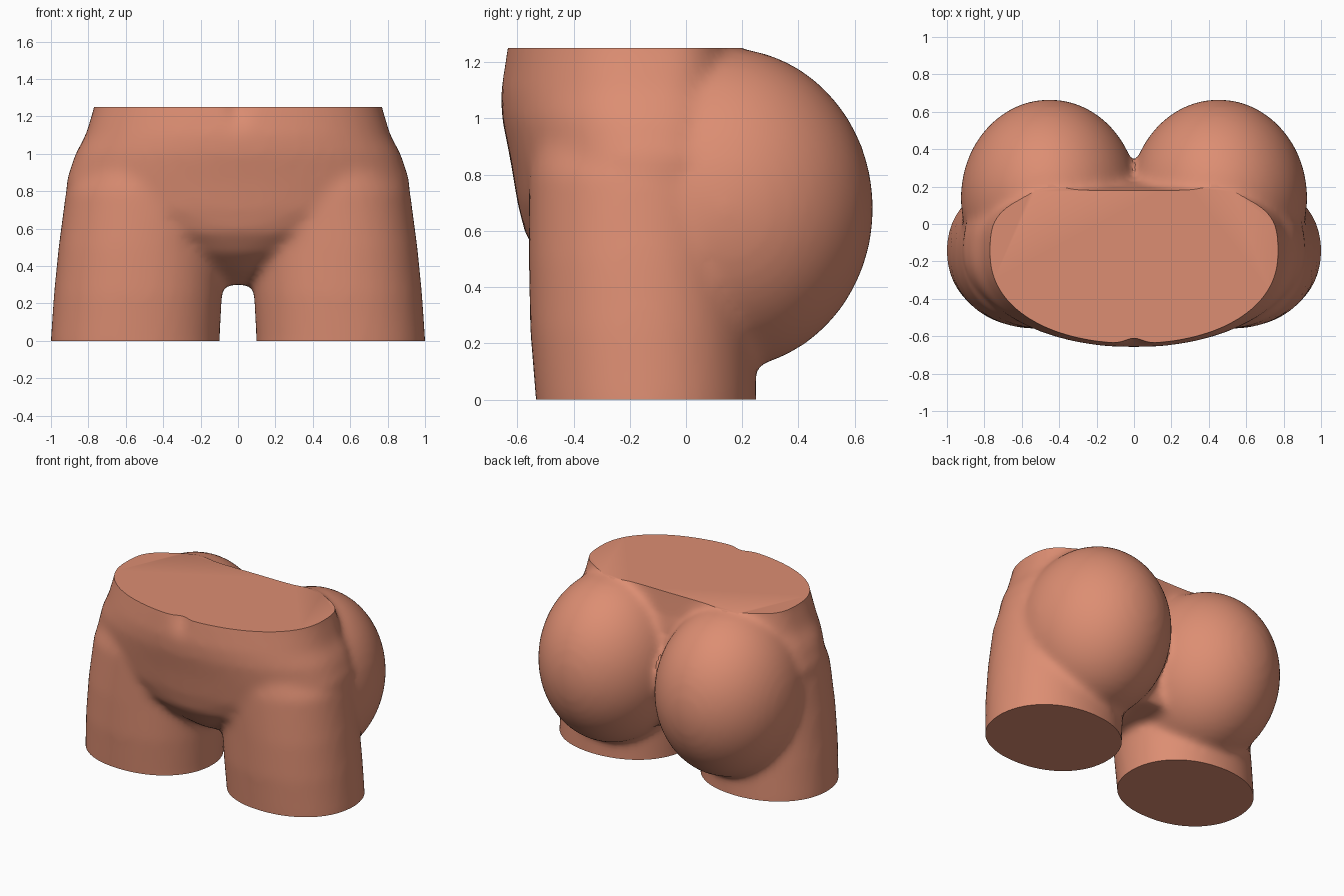
import bpy, bmesh, math
from mathutils import Matrix, Vector

if "Cube" in bpy.data.objects:
    bpy.data.objects.remove(bpy.data.objects["Cube"])

N = 48


def loft(bm, sections, side=1):
    """Sections: z, centre x, centre y, half width, front depth, back depth, back squareness."""
    rings = []
    for z, cx, cy, rx, rf, rb, p in sections:
        ring = []
        for i in range(N):
            a = 2 * math.pi * i / N
            c, s = math.cos(a), math.sin(a)
            q, ry = (p, rb) if s > 0 else (2.15, rf)
            x = cx + rx * math.copysign(abs(c) ** (2 / q), c)
            y = cy + ry * math.copysign(abs(s) ** (2 / q), s)
            ring.append(bm.verts.new((side * x, y, z)))
        rings.append(ring)
    faces = []
    for a, b in zip(rings, rings[1:]):
        for i in range(N):
            j = (i + 1) % N
            faces.append(bm.faces.new((a[i], a[j], b[j], b[i])))
    faces.append(bm.faces.new(rings[0][::-1]))
    faces.append(bm.faces.new(rings[-1]))
    if side < 0:
        bmesh.ops.reverse_faces(bm, faces=faces)


bm = bmesh.new()

# Pelvis and belly
loft(bm, [
    (0.30, 0, 0.02, 0.14, 0.22, 0.20, 2.2),
    (0.38, 0, -0.05, 0.24, 0.32, 0.27, 2.2),
    (0.47, 0, -0.10, 0.42, 0.39, 0.34, 2.2),
    (0.58, 0, -0.13, 0.66, 0.44, 0.39, 2.4),
    (0.70, 0, -0.14, 0.89, 0.46, 0.40, 2.6),
    (0.85, 0, -0.14, 0.92, 0.485, 0.39, 2.8),
    (1.00, 0, -0.15, 0.87, 0.505, 0.37, 3.0),
    (1.10, 0, -0.16, 0.815, 0.50, 0.36, 3.2),
    (1.25, 0, -0.16, 0.77, 0.48, 0.34, 3.4),
    (1.36, 0, -0.16, 0.75, 0.46, 0.33, 3.4),
])

for side in (1, -1):
    # Thigh
    loft(bm, [
        (-0.12, 0.55, -0.14, 0.452, 0.385, 0.39, 2.1),
        (0.00, 0.55, -0.14, 0.452, 0.395, 0.39, 2.1),
        (0.25, 0.535, -0.15, 0.45, 0.405, 0.40, 2.1),
        (0.50, 0.52, -0.155, 0.44, 0.405, 0.40, 2.1),
        (0.80, 0.47, -0.15, 0.45, 0.41, 0.40, 2.1),
        (1.05, 0.40, -0.15, 0.38, 0.38, 0.35, 2.1),
    ], side)
    # Rounded rear
    m = Matrix.Translation((side * 0.452, 0.14, 0.68)) @ Matrix.Diagonal((0.475, 0.527, 0.572, 1))
    bmesh.ops.create_uvsphere(bm, u_segments=48, v_segments=32, radius=1, matrix=m)

me = bpy.data.meshes.new("lower_torso")
bm.to_mesh(me)
bm.free()
torso = bpy.data.objects.new("lower_torso", me)
bpy.context.collection.objects.link(torso)
bpy.context.view_layer.objects.active = torso
torso.select_set(True)

# Fuse the parts into one soft skin
fuse = torso.modifiers.new("fuse", 'REMESH')
fuse.mode = 'VOXEL'
fuse.voxel_size = 0.025
soft = torso.modifiers.new("soften", 'SMOOTH')
soft.factor = 0.5
soft.iterations = 12
for name in ("fuse", "soften"):
    bpy.ops.object.modifier_apply(modifier=name)

bm = bmesh.new()
bm.from_mesh(torso.data)

# Shallow groove at the front of the waist
for v in bm.verts:
    if v.co.y < -0.4:
        v.co.y += 0.03 * math.exp(-(v.co.x / 0.06) ** 2 - ((v.co.z - 1.27) / 0.10) ** 2)

# Flat cuts at the waist and thighs
for z, n in ((1.25, 1), (0, -1)):
    geom = bm.verts[:] + bm.edges[:] + bm.faces[:]
    cut = bmesh.ops.bisect_plane(bm, geom=geom, plane_co=(0, 0, z),
                                 plane_no=(0, 0, n), clear_outer=True)
    edges = [e for e in cut["geom_cut"] if isinstance(e, bmesh.types.BMEdge)]
    bmesh.ops.holes_fill(bm, edges=edges, sides=0)
bmesh.ops.recalc_face_normals(bm, faces=bm.faces[:])
bm.to_mesh(torso.data)
bm.free()

bpy.ops.object.shade_smooth_by_angle(angle=math.radians(40))

mat = bpy.data.materials.new("clay")
mat.diffuse_color = (0.72, 0.27, 0.17, 1)
mat.use_nodes = True
mat.node_tree.nodes["Principled BSDF"].inputs["Base Color"].default_value = mat.diffuse_color
torso.data.materials.clear()
torso.data.materials.append(mat)
